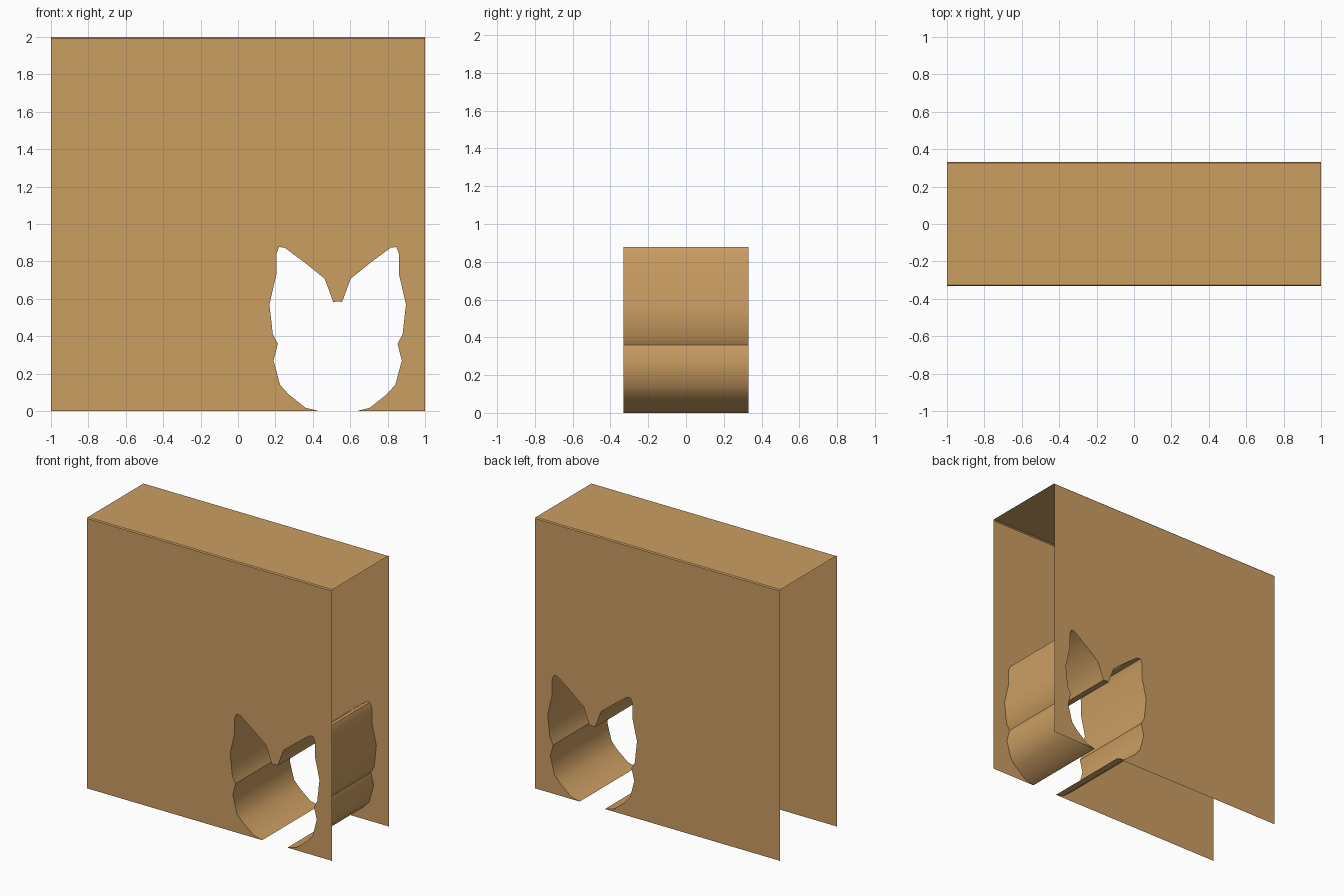
import bpy, bmesh, math

if "Cube" in bpy.data.objects:
    bpy.data.objects.remove(bpy.data.objects["Cube"])

D, H, C = 0.332, 2.0, 0.007      # half depth, height, small edge chamfer
MID = 0.533                      # centre line of the eared opening

wood = bpy.data.materials.new("tan_wood")
wood.diffuse_color = (0.60, 0.342, 0.124, 1)
wood.use_nodes = True
wood.node_tree.nodes["Principled BSDF"].inputs["Base Color"].default_value = wood.diffuse_color

# Left half of the opening outline (x, z), from the floor up to the centre notch
half = [(0.43, 0), (0.36, 0.018), (0.27, 0.09), (0.225, 0.14), (0.19, 0.27),
        (0.213, 0.36), (0.186, 0.41), (0.168, 0.57), (0.205, 0.73),
        (0.205, 0.84), (0.22, 0.877), (0.25, 0.873), (0.355, 0.795),
        (0.463, 0.708), (0.51, 0.582), (0.533, 0.587)]
opening = half + [(2 * MID - x, z) for x, z in reversed(half[:-1])]


def make(name, faces):
    """Mesh object from a list of faces given as coordinate loops."""
    bm = bmesh.new()
    for f in faces:
        bm.faces.new([bm.verts.new(p) for p in f])
    bmesh.ops.remove_doubles(bm, verts=bm.verts, dist=1e-5)
    bmesh.ops.triangulate(bm, faces=[f for f in bm.faces if len(f.verts) > 4])
    me = bpy.data.meshes.new(name)
    bm.to_mesh(me)
    bm.free()
    me.materials.append(wood)
    ob = bpy.data.objects.new(name, me)
    bpy.context.collection.objects.link(ob)
    return ob


# Front and back panels with the opening cut from the lower edge
outline = [(-1, 0)] + opening + [(1, 0), (1, H - C), (-1, H - C)]
make("front_panel", [[(x, -D, z) for x, z in outline]])
make("back_panel", [[(x, D, z) for x, z in reversed(outline)]])

# Top cover with narrow chamfers; the ends and bottom stay open
section = [(-D, H - C), (-D + C, H), (D - C, H), (D, H - C)]
make("top_cover", [[(-1, *a), (1, *a), (1, *b), (-1, *b)]
                   for a, b in zip(section, section[1:])])

# Tunnel wall joining the two openings
tunnel = make("tunnel_wall", [
    [(a[0], -D, a[1]), (a[0], D, a[1]), (b[0], D, b[1]), (b[0], -D, b[1])]
    for a, b in zip(opening, opening[1:])])
bpy.context.view_layer.objects.active = tunnel
tunnel.select_set(True)
bpy.ops.object.shade_smooth_by_angle(angle=math.radians(40))
